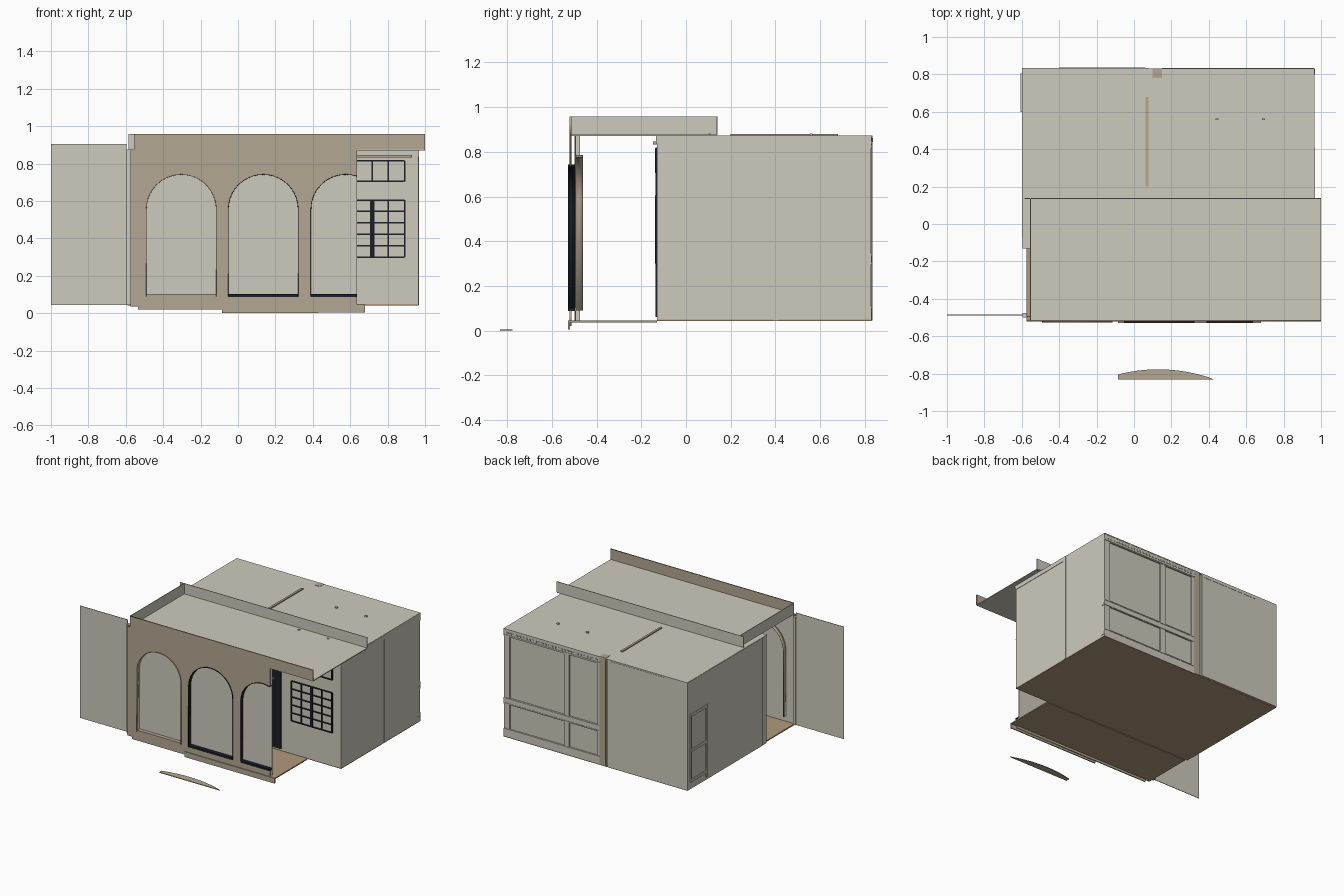
import bpy, bmesh, math
from mathutils import Matrix

if "Cube" in bpy.data.objects:
    bpy.data.objects.remove(bpy.data.objects["Cube"])


def material(name, r, g, b):
    lin = [((c / 255 + 0.055) / 1.055) ** 2.4 for c in (r, g, b)]
    m = bpy.data.materials.new(name)
    m.diffuse_color = (*lin, 1)
    m.use_nodes = True
    m.node_tree.nodes["Principled BSDF"].inputs["Base Color"].default_value = m.diffuse_color
    return m


PLASTER = material("pale plaster", 206, 202, 189)
STONE = material("tan stone", 180, 167, 146)
FLOOR = material("brown floor", 176, 153, 125)
DARK = material("dark metal", 28, 30, 40)


def add_mesh(name, bm, mat):
    me = bpy.data.meshes.new(name)
    bmesh.ops.recalc_face_normals(bm, faces=bm.faces)
    bm.to_mesh(me)
    bm.free()
    me.materials.append(mat)
    ob = bpy.data.objects.new(name, me)
    bpy.context.collection.objects.link(ob)
    return ob


def boxes(name, mat, *spans):
    """One object out of boxes given as (x0, x1, y0, y1, z0, z1)."""
    bm = bmesh.new()
    for x0, x1, y0, y1, z0, z1 in spans:
        m = Matrix.Translation(((x0 + x1) / 2, (y0 + y1) / 2, (z0 + z1) / 2))
        bmesh.ops.create_cube(bm, size=1, matrix=m @ Matrix.Diagonal((x1 - x0, y1 - y0, z1 - z0, 1)))
    return add_mesh(name, bm, mat)


CUT = 0.635  # right end of the arcade, through the third arch


def arch(cx, r, top, bottom=0.09, right=9.0):
    """Arch outline in x, z from bottom left over the top, stopped at x = right."""
    end = 0 if cx + r <= right else math.acos((right - cx) / r)
    n = 20
    pts = [(cx - r, bottom)]
    for i in range(n + 1):
        a = math.pi + (end - math.pi) * i / n
        pts.append((cx + r * math.cos(a), top - r + r * math.sin(a)))
    if not end:
        pts.append((cx + r, bottom))
    return pts


def arch_liner(name, mat, pts, y0, y1):
    bm = bmesh.new()
    rows = [[bm.verts.new((x, y, z)) for x, z in pts] for y in (y0, y1)]
    for i in range(len(pts) - 1):
        f = bm.faces.new((rows[0][i], rows[0][i + 1], rows[1][i + 1], rows[1][i]))
        f.smooth = True
    ob = add_mesh(name, bm, mat)
    mod = ob.modifiers.new("thickness", "SOLIDIFY")
    mod.thickness = 0.003
    mod.offset = 0
    return ob


# arcade front wall with two full arches and a cut third one
R, TOP = 0.187, 0.742
CENTRES = (-0.303, 0.135, 0.577)
third = arch(CENTRES[2], R, TOP, right=CUT)
outline = [(-0.575, 0.045), (-0.535, 0.045), (-0.535, 0.02), (CUT, 0.02), (CUT, 0.09)]
outline += third + [(CUT, 0.875), (1, 0.875), (1, 0.957), (-0.553, 0.957), (-0.553, 0.875), (-0.575, 0.875)]
cu = bpy.data.curves.new("arcade_wall", "CURVE")
cu.dimensions = "2D"
cu.fill_mode = "BOTH"
cu.extrude = 0.004
for pts in (outline, arch(CENTRES[0], R, TOP), arch(CENTRES[1], R, TOP)):
    sp = cu.splines.new("POLY")
    sp.points.add(len(pts) - 1)
    for p, (x, z) in zip(sp.points, pts):
        p.co = (x, z, 0, 1)
    sp.use_cyclic_u = True
cu.materials.append(STONE)
wall = bpy.data.objects.new("arcade_wall", cu)
wall.rotation_euler.x = math.pi / 2
wall.location.y = -0.517
bpy.context.collection.objects.link(wall)

# arch linings, sills and rear arch frames
for i, cx in enumerate(CENTRES):
    mat = DARK if i else STONE
    right = min(cx + R, CUT)
    arch_liner(f"arch_lining_{i+1}", mat, arch(cx, R, TOP, right=CUT), -0.527, -0.497)
    boxes(f"arch_sill_{i+1}", mat, (cx - R, right, -0.527, -0.497, 0.088, 0.102))
    arch_liner(f"rear_arch_frame_{i+1}", STONE, arch(cx, 0.2, 0.785, right=CUT), -0.492, -0.46)

# panel filling the arches, side plate and end post
boxes("arcade_infill", PLASTER, (-0.575, CUT, -0.497, -0.492, 0.045, 0.875))
boxes("side_plate", PLASTER, (-1, -0.595, -0.488, -0.484, 0.045, 0.905))
boxes("end_post", PLASTER, (-0.595, -0.575, -0.5, -0.475, 0.045, 0.875))

# steps, crescent in front, terrace floor
boxes("front_step", STONE, (-0.085, 0.68, -0.528, -0.52, 0.005, 0.045))
boxes("terrace_floor", FLOOR, (-0.575, 0.68, -0.52, -0.13, 0.037, 0.046))
bm = bmesh.new()
pts = [(0.43, -0.832), (-0.085, -0.832)]
for i in range(17):
    x = -0.085 + 0.515 * i / 16
    k = (x - 0.13) / 0.3
    pts.append((x, -0.777 - 0.053 * k * k))
pts.pop()
face = bm.faces.new([bm.verts.new((x, y, 0)) for x, y in pts])
top = bmesh.ops.extrude_face_region(bm, geom=[face])["geom"]
bmesh.ops.translate(bm, vec=(0, 0, 0.005), verts=[v for v in top if isinstance(v, bmesh.types.BMVert)])
add_mesh("crescent_step", bm, STONE)

# house body, floor and roofs
boxes("house_body", PLASTER, (-0.592, 0.965, -0.13, 0.82, 0.05, 0.865))
boxes("house_floor", FLOOR, (-0.592, 0.965, -0.13, 0.83, 0.042, 0.05))
boxes("house_roof", PLASTER, (-0.595, 0.965, -0.13, 0.832, 0.865, 0.872))
boxes("terrace_roof", PLASTER, (-0.553, 1, -0.517, 0.137, 0.87, 0.877))
boxes("parapet_left", PLASTER, (-0.555, -0.55, -0.517, 0.14, 0.875, 0.957))
boxes("parapet_back", PLASTER, (-0.585, 1, 0.135, 0.14, 0.875, 0.957))

# small roof pieces
boxes("roof_ridge", STONE, (0.062, 0.078, 0.2, 0.68, 0.872, 0.88))
boxes("roof_vents", PLASTER, *[(x, x + 0.016, y, y + 0.01, 0.872, 0.882)
                              for x in (0.435, 0.685) for y in (0.1, 0.555)])

# windows on the inner front wall
bars = []
XS = [0.545 + 0.0865 * i for i in range(5)]
for z0, z1, rows in ((0.3, 0.605, 5), (0.705, 0.815, 1)):
    for i, x in enumerate(XS):
        w = 0.011 if i == 2 and rows > 1 else 0.004
        bars.append((x - w, x + w, -0.138, -0.129, z0, z1))
    for i in range(rows + 1):
        z = z0 + (z1 - z0) * i / rows
        bars.append((XS[0], XS[-1], -0.137, -0.129, z - 0.004, z + 0.004))
boxes("window_bars", DARK, *bars)
boxes("window_rod", STONE, (0.5, 0.93, -0.148, -0.13, 0.833, 0.847))
boxes("terrace_door", DARK, (0.2, 0.46, -0.137, -0.129, 0.06, 0.8))

# right wall trims
boxes("right_wall_trim", PLASTER, (0.963, 0.969, 0.39, 0.412, 0.045, 0.87),
      (0.963, 0.968, -0.135, 0.39, 0.838, 0.87), (0.963, 0.968, 0.8, 0.83, 0.295, 0.315),
      (0.963, 0.968, 0.8, 0.83, 0.06, 0.085))

# back wall: panelled half with rails, stiles and dentils
rails = [(0.15, 0.965, 0.815, 0.83, z0, z1) for z0, z1 in ((0.045, 0.105), (0.295, 0.345), (0.815, 0.87))]
stiles = [(x0, x1, 0.815, 0.829, 0.05, 0.87) for x0, x1 in ((0.15, 0.17), (0.41, 0.455), (0.915, 0.965))]
boxes("back_panel_frame", PLASTER, *rails, *stiles)
boxes("back_mouldings", PLASTER, *[(0.15, 0.965, 0.82, 0.833, z, z + 0.008) for z in (0.1, 0.297, 0.335, 0.82)])
boxes("back_dentils", PLASTER, *[(0.17 + 0.027 * i, 0.183 + 0.027 * i, 0.82, 0.834, 0.836, 0.848)
                                for i in range(29)])
boxes("back_pilaster", STONE, (0.1, 0.15, 0.78, 0.832, 0.045, 0.874))
boxes("back_plain_panel", PLASTER, (-0.595, 0.08, 0.815, 0.835, 0.05, 0.872))
boxes("back_cornice", PLASTER, (-0.4, 0.06, 0.82, 0.837, 0.845, 0.862))

# left wall plate with a framed door near the back
boxes("left_wall_plate", PLASTER, (-0.598, -0.588, -0.075, 0.835, 0.045, 0.87))
Y0, Y1 = 0.62, 0.79
boxes("left_door_frame", PLASTER, (-0.606, -0.595, Y0 - 0.02, Y0, 0.07, 0.62),
      (-0.606, -0.595, Y1, Y1 + 0.015, 0.1, 0.62),
      (-0.606, -0.595, Y0, Y1, 0.6, 0.62), (-0.606, -0.595, Y0, Y1, 0.33, 0.35),
      (-0.606, -0.595, Y0, Y1, 0.1, 0.12))
